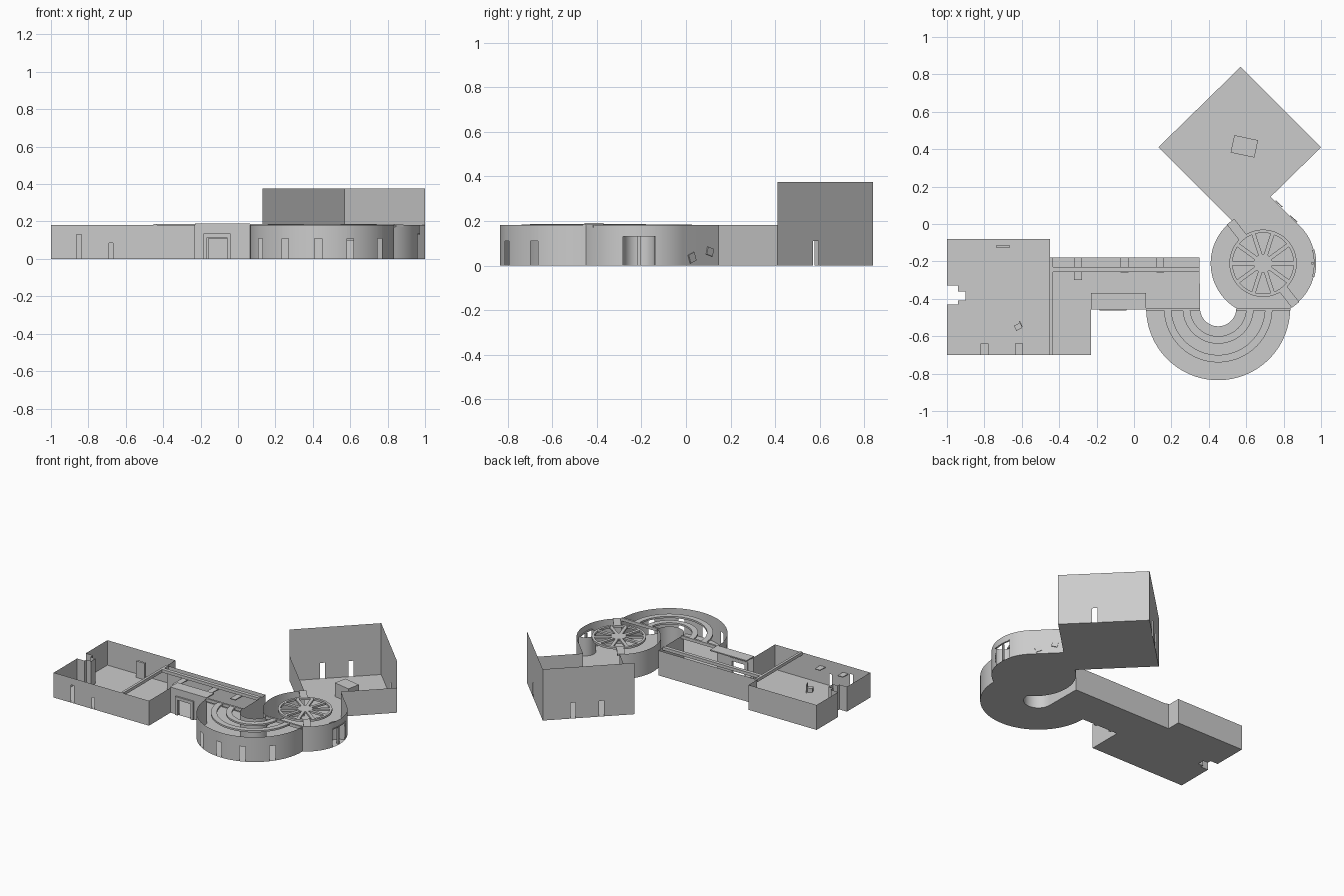
import bpy, math
from mathutils import Vector

if "Cube" in bpy.data.objects:
    bpy.data.objects.remove(bpy.data.objects["Cube"])

LOW, HIGH = 0.182, 0.375
HUB = (0.69, -0.21)      # round hall centre
HALF = (0.45, -0.45)     # half-ring hall centre


def make(name, verts, faces, smooth=False):
    me = bpy.data.meshes.new(name)
    me.from_pydata(verts, [], faces)
    me.update()
    if smooth:
        me.shade_smooth()
        me.set_sharp_from_angle(angle=math.radians(30))
    ob = bpy.data.objects.new(name, me)
    bpy.context.collection.objects.link(ob)
    return ob


def arc(c, r, a0, a1, step=2):
    n = max(2, round(abs(a1 - a0) / step))
    out = []
    for i in range(n + 1):
        a = math.radians(a0 + (a1 - a0) * i / n)
        out.append((c[0] + r * math.cos(a), c[1] + r * math.sin(a)))
    return out


def box(name, cx, cy, sx, sy, z0, z1, rot=0, tilt=0):
    x, y, h = sx / 2, sy / 2, (z1 - z0) / 2
    v = [(i * x, j * y, k * h) for k in (-1, 1) for i, j in ((-1, -1), (1, -1), (1, 1), (-1, 1))]
    f = [(3, 2, 1, 0), (4, 5, 6, 7)] + [(i, (i + 1) % 4, (i + 1) % 4 + 4, i + 4) for i in range(4)]
    ob = make(name, v, f)
    ob.location = (cx, cy, (z0 + z1) / 2)
    ob.rotation_euler = (0, math.radians(tilt), math.radians(rot))
    return ob


def band(name, c, r0, r1, a0, a1, z0, z1):
    """Curved beam of rectangular section."""
    inner, outer = arc(c, r0, a0, a1, 4), arc(c, r1, a0, a1, 4)
    v, f = [], []
    for p, q in zip(inner, outer):
        v += [(*p, z0), (*q, z0), (*q, z1), (*p, z1)]
    for i in range(len(inner) - 1):
        for k in range(4):
            f.append((4 * i + k, 4 * i + (k + 1) % 4, 4 * i + 4 + (k + 1) % 4, 4 * i + 4 + k))
    if abs(a1 - a0) < 360:
        n = len(v)
        f += [(0, 1, 2, 3), (n - 1, n - 2, n - 3, n - 4)]
    return make(name, v, f, True)


def curtain(name, pts, z0, z1):
    """Thin wall along a path."""
    n = len(pts)
    v = [(*p, z0) for p in pts] + [(*p, z1) for p in pts]
    return make(name, v, [(i, i + 1, n + i + 1, n + i) for i in range(n - 1)], True)


# Door openings: x, y, half width, height
doors = []


def gap(p, q, t, w, h):
    """Door edge points on a straight wall from p to q."""
    p, q = Vector(p), Vector(q)
    m, d = p.lerp(q, t), (q - p).normalized() * w / 2
    doors.append((m.x, m.y, w / 2, h))
    return [tuple(m - d), tuple(m + d)]


for a in (211, 239, 267, 293, 323):
    x, y = arc(HALF, 0.385, a, a + 1)[0]
    doors.append((x, y, 0.019, 0.11))
doors.append((HUB[0] + 0.28, HUB[1], 0.07, 0.135))

# Outline of the whole building, counter-clockwise
A, B = (-1, -0.70), (-0.23, -0.70)
E, N, W = (1, 0.41), (0.57, 0.84), (0.13, 0.41)
F, G = (-0.23, -0.45), (0.065, -0.45)
path = [A] + gap(A, B, 0.195, 0.025, 0.13) + gap(A, B, 0.416, 0.022, 0.085) + [B, F]
path += gap(F, G, 0.41, 0.10, 0.11)
path += arc(HALF, 0.385, 180, 360)
path += arc(HUB, 0.28, 301, 405)[1:]
path += [(0.73, 0.145), E] + gap(E, N, 0.4, 0.035, 0.11) + [N]
path += gap(N, W, 0.33, 0.035, 0.115) + gap(N, W, 0.64, 0.035, 0.115) + [W]
path += arc(HUB, 0.28, 126, 239)
path += arc(HALF, 0.097, 360, 180, 5)
path += [(0.35, -0.18), (-0.45, -0.18), (-0.45, -0.08), (-1, -0.08),
         (-1, -0.33), (-0.94, -0.33), (-0.94, -0.36), (-0.90, -0.36),
         (-0.90, -0.41), (-0.94, -0.41), (-0.94, -0.43), (-1, -0.43)]

make("floor", [(*p, 0) for p in path], [tuple(range(len(path)))])

# Outer walls, starting above the lintel where a door is
n = len(path)
v, f, index = [], [], {}


def vid(i, z):
    key = (i % n, z)
    if key not in index:
        index[key] = len(v)
        v.append((*path[i % n], z))
    return index[key]


for i in range(n):
    p, q = Vector(path[i]), Vector(path[(i + 1) % n])
    m = (p + q) / 2
    base = 0
    for x, y, r, h in doors:
        if (m - Vector((x, y))).length < r and (p - q).length < 2 * r + 0.01:
            base = h
    top = HIGH if m.x + m.y > 1.405 or (m.y - m.x > 0.27 and m.x > 0.1) else LOW
    f.append((vid(i, base), vid(i + 1, base), vid(i + 1, top), vid(i, top)))
make("outer_walls", v, f, True)

# Curved bay entrance on the round hall
curtain("bay_wall", arc((0.96, -0.21), 0.07, 90, 270, 8), 0, 0.135)
box("bay_post", 0.955, -0.21, 0.012, 0.014, 0, 0.135)
band("bay_lintel", HUB, 0.272, 0.284, -15, 15, 0.131, 0.137)

# Wheel-shaped roof frame over the round hall
band("wheel_rim", HUB, 0.163, 0.18, 0, 360, 0.17, 0.185)
band("wheel_hub", HUB, 0.0005, 0.05, 0, 360, 0.17, 0.185)
for k in range(10):
    a = 36 * k
    x, y = arc(HUB, 0.107, a, a + 1)[0]
    box(f"wheel_spoke_{k}", x, y, 0.12, 0.022, 0.17, 0.184, a)
for k, a in enumerate((128, 308)):
    x, y = arc(HUB, 0.23, a, a + 1)[0]
    box(f"wheel_bridge_{k}", x, y, 0.105, 0.05, 0.17, 0.184, a)

# Concentric roof beams of the half-ring hall
for k, (r0, r1) in enumerate(((0.15, 0.19), (0.25, 0.29))):
    band(f"arc_beam_{k}", HALF, r0, r1, 180, 360, 0.172, 0.185)
for k, x in enumerate((0.208, 0.692)):
    box(f"cross_beam_{k}", x, -0.455, 0.29, 0.014, 0.165, 0.187)

# Straight roof beams
box("corridor_beam", -0.05, -0.243, 0.80, 0.026, 0.165, 0.187)
box("room_beam", -0.443, -0.44, 0.018, 0.52, 0.165, 0.187)

# Entrance roof and door frame
box("entrance_roof", -0.083, -0.413, 0.295, 0.086, 0.182, 0.19)
for k, x in enumerate((-0.175, -0.05)):
    box(f"frame_post_{k}", x, -0.455, 0.02, 0.014, 0, 0.135)
box("frame_header", -0.1125, -0.455, 0.105, 0.014, 0.113, 0.135)

# Canopies over inner doorways
for k, (x, y, d) in enumerate(((-0.30, -0.24, 0.12), (-0.05, -0.22, 0.08), (0.14, -0.22, 0.08),
                               (-0.80, -0.67, 0.06), (-0.615, -0.67, 0.06))):
    box(f"canopy_{k}", x, y, 0.042, d, 0.12, 0.126)

# Furnishings
box("large_room_block", 0.59, 0.415, 0.13, 0.095, 0, 0.10, -12)
box("display_panel", -0.70, -0.12, 0.07, 0.016, 0, 0.12)
box("seat_base", -0.62, -0.55, 0.035, 0.03, 0, 0.03, 25)
box("seat_back", -0.605, -0.535, 0.006, 0.035, 0, 0.06, 25)
box("passage_board_0", 0.853, 0.028, 0.04, 0.005, 0.015, 0.055, -43, 20)
box("passage_board_1", 0.775, 0.108, 0.04, 0.005, 0.045, 0.08, -43, -15)
